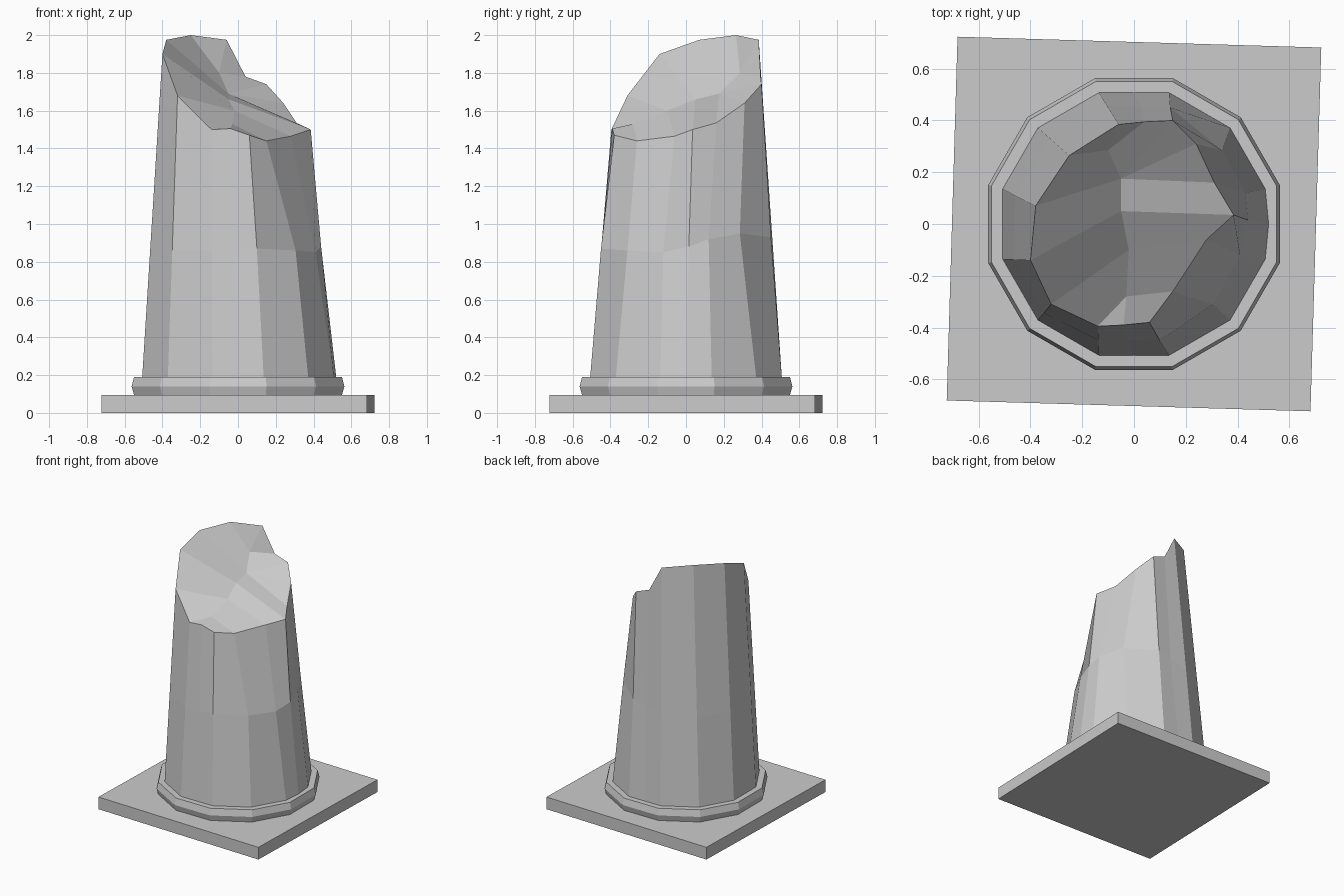
import bpy, bmesh
from math import cos, sin, radians

if "Cube" in bpy.data.objects:
    bpy.data.objects.remove(bpy.data.objects["Cube"])


def make_object(name, verts, faces):
    mesh = bpy.data.meshes.new(name)
    mesh.from_pydata(verts, [], faces)
    bm = bmesh.new()
    bm.from_mesh(mesh)
    bmesh.ops.recalc_face_normals(bm, faces=bm.faces)
    bm.to_mesh(mesh)
    bm.free()
    obj = bpy.data.objects.new(name, mesh)
    bpy.context.collection.objects.link(obj)
    return obj


def lathe(name, profile, sides, offset):
    # stacked regular polygons, capped at both ends
    verts = [(r * cos(radians(offset + 360 * i / sides)),
              r * sin(radians(offset + 360 * i / sides)), z)
             for r, z in profile for i in range(sides)]
    faces = [[k * sides + i, k * sides + (i + 1) % sides,
              (k + 1) * sides + (i + 1) % sides, (k + 1) * sides + i]
             for k in range(len(profile) - 1) for i in range(sides)]
    faces += [list(range(sides)), list(range(len(verts) - sides, len(verts)))]
    return make_object(name, verts, faces)


# square plinth, slightly turned
lathe("plinth", [(0.994, 0), (0.994, 0.095)], 4, 43.3)

# twelve-sided base moulding
lathe("base_ring", [(0.57, 0.095), (0.583, 0.14), (0.57, 0.19)], 12, 15)

# broken shaft: base angle, broken rim point, optional chipped middle point
columns = [
    (195, (-0.40, -0.14, 1.90), None),
    (225, (-0.32, -0.31, 1.68), None),
    (255, (-0.14, -0.395, 1.50), None),
    (270, (-0.04, -0.39, 1.505), None),
    (285, (0.06, -0.38, 1.47), (0.10, -0.45, 0.87)),
    (315, (0.15, -0.26, 1.44), (0.305, -0.31, 0.86)),
    (345, (0.28, -0.06, 1.465), (0.41, -0.12, 0.85)),
    (0, (0.385, 0.035, 1.50), (0.44, 0.015, 0.88)),
    (15, (0.31, 0.16, 1.535), (0.43, 0.12, 0.92)),
    (45, (0.24, 0.31, 1.64), (0.34, 0.285, 0.95)),
    (75, (0.15, 0.40, 1.74), (0.14, 0.45, 0.93)),
    (90, (0.04, 0.395, 1.78), (0.03, 0.45, 0.90)),
    (105, (-0.06, 0.385, 1.975), None),
    (135, (-0.25, 0.265, 2.00), None),
    (165, (-0.38, 0.07, 1.975), None),
]
n = len(columns)
low, mid, top = [], [], []
for angle, rim, chip in columns:
    r = {90: 0.507, 270: 0.507, 0: 0.52}.get(angle, 0.525)
    base = (r * cos(radians(angle)), r * sin(radians(angle)), 0.19)
    t = (0.86 - 0.19) / (rim[2] - 0.19)
    low.append(base)
    mid.append(chip or tuple(b + (c - b) * t for b, c in zip(base, rim)))
    top.append(rim)

# valley running across the fracture surface
valley = [(-0.10, 0.285, 1.80), (-0.05, 0.175, 1.69), (-0.05, 0.05, 1.66),
          (-0.02, -0.10, 1.60), (-0.03, -0.28, 1.53)]

faces = [[k * n + i, k * n + (i + 1) % n, (k + 1) * n + (i + 1) % n, (k + 1) * n + i]
         for k in range(2) for i in range(n)]
faces.append(list(range(n)))
A, B, C, C2, D, E, F, G, H, I, J, K, L, M, N = range(2 * n, 3 * n)
P = range(3 * n, 3 * n + 5)
faces += [
    [L, M, P[0]], [M, N, P[1], P[0]], [N, A, P[2], P[1]], [A, B, P[3], P[2]],
    [B, C, P[4], P[3]], [C, C2, P[4]], [L, P[0], K], [P[0], P[1], J, K],
    [P[1], I, J], [P[1], H, I], [P[1], P[2], G, H], [P[2], P[3], F, G],
    [P[3], P[4], E, F], [P[4], C2, D, E],
]
make_object("broken_shaft", low + mid + top + valley, faces)
